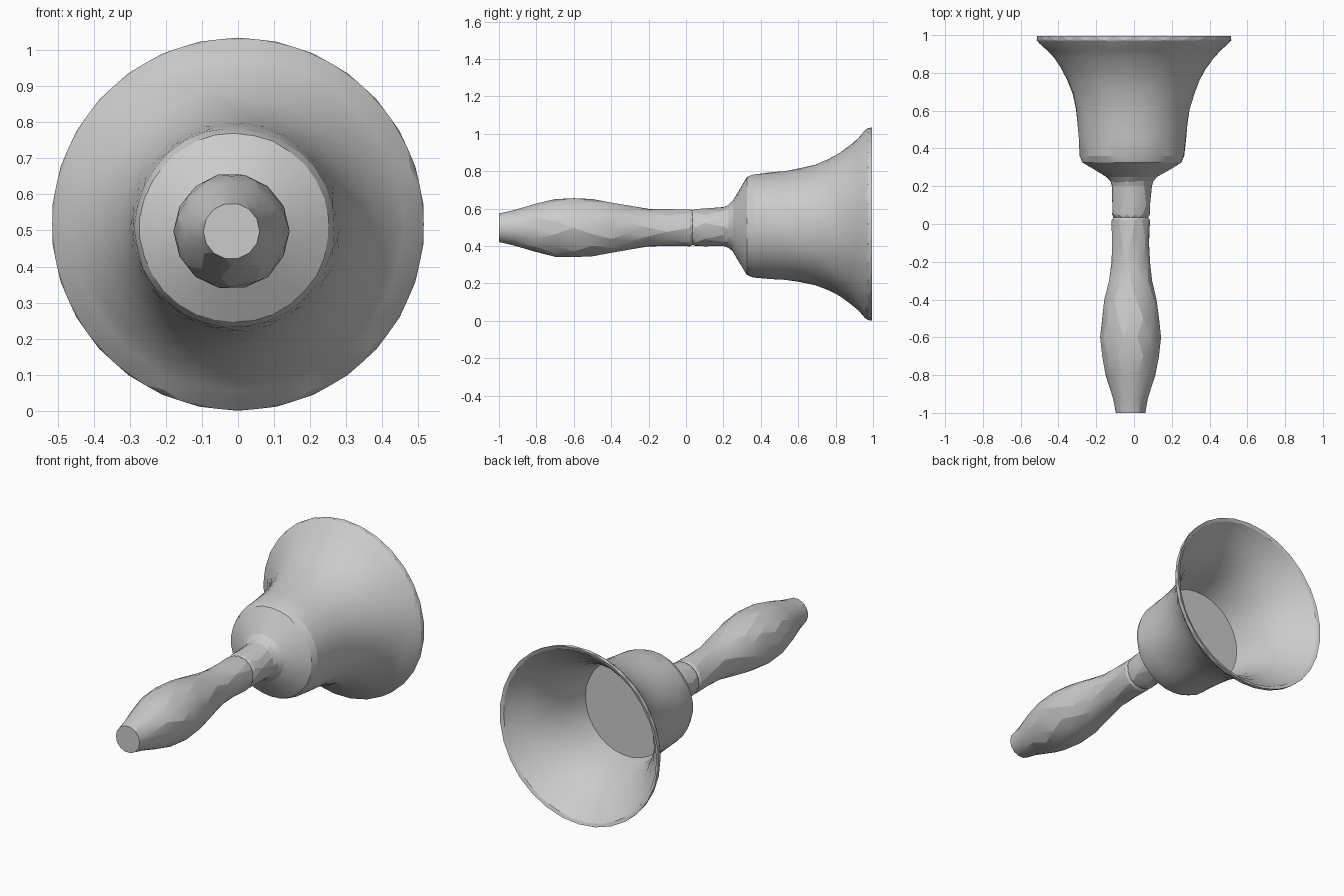
import bpy, bmesh, math, random

if "Cube" in bpy.data.objects:
    bpy.data.objects.remove(bpy.data.objects["Cube"])
random.seed(4)


def make_material(name, rgb):
    m = bpy.data.materials.new(name)
    m.diffuse_color = (*rgb, 1)
    m.use_nodes = True
    m.node_tree.nodes["Principled BSDF"].inputs["Base Color"].default_value = m.diffuse_color
    return m


grey = make_material("plain grey", (0.6, 0.6, 0.6))


def lathe(name, profile, sides, jitter, cap_start, cap_end, keep=()):
    """Rings about the y axis; profile rows are (y, radius, centre x, centre z)."""
    bm = bmesh.new()
    rings = []
    for i, (y, r, cx, cz) in enumerate(profile):
        ring = []
        off = 0.5 * (i % 2)              # stagger for a loose triangulated look
        for k in range(sides):
            a = 2 * math.pi * (k + off) / sides
            j = 0 if i in keep else random.uniform(-jitter, jitter)
            ring.append(bm.verts.new((cx + (r + j) * math.cos(a), y,
                                      cz + (r + j) * math.sin(a))))
        rings.append(ring)
    for i in range(len(rings) - 1):
        a, b = rings[i], rings[i + 1]
        for k in range(sides):
            n = (k + 1) % sides
            if i % 2 == 0:
                bm.faces.new((a[k], a[n], b[k]))
                bm.faces.new((a[n], b[n], b[k]))
            else:
                bm.faces.new((a[k], a[n], b[n]))
                bm.faces.new((a[k], b[n], b[k]))
    if cap_start:
        bm.faces.new(rings[0])
    if cap_end:
        bm.faces.new(rings[-1])
    bmesh.ops.recalc_face_normals(bm, faces=bm.faces)
    me = bpy.data.meshes.new(name)
    bm.to_mesh(me)
    bm.free()
    me.materials.append(grey)
    ob = bpy.data.objects.new(name, me)
    bpy.context.collection.objects.link(ob)
    bpy.context.view_layer.objects.active = ob
    ob.select_set(True)
    bpy.ops.object.shade_smooth_by_angle(angle=math.radians(14))
    ob.select_set(False)
    return ob


# Turned grip, swelling in the middle, with a small collar groove near the bell
grip = [(-1.0, .078), (-.92, .095), (-.80, .132), (-.70, .154), (-.60, .161),
        (-.50, .154), (-.40, .138), (-.30, .117), (-.20, .102), (-.10, .099),
        (.02, .101), (.035, .093), (.05, .100), (.10, .101), (.20, .106), (.26, .125)]
lathe("handle", [(y, r, -.018 + max(0, y) * .03, .498 + max(0, y) * .03)
                 for y, r in grip], 14, .0015, True, True, keep=(0,))

# Flared bell: outer wall, rim, then inner wall down to a flat floor
outer = [(.22, .109), (.25, .135), (.285, .195), (.325, .262), (.36, .277),
         (.45, .284), (.53, .291), (.61, .303), (.69, .323), (.76, .350),
         (.82, .382), (.88, .425), (.92, .460), (.955, .501), (.972, .515), (.995, .517)]
inner = [(.988, .498), (.945, .468), (.89, .415), (.82, .365), (.74, .326),
         (.65, .297), (.55, .277)]


def bell_centre(y):
    t = min(1, max(0, (y - .22) / .7))
    return -.012 + .012 * t, .505 + .0125 * t


lathe("bell", [(y, r, *bell_centre(y)) for y, r in outer + inner],
      30, .002, True, True, keep=(14, 15))
